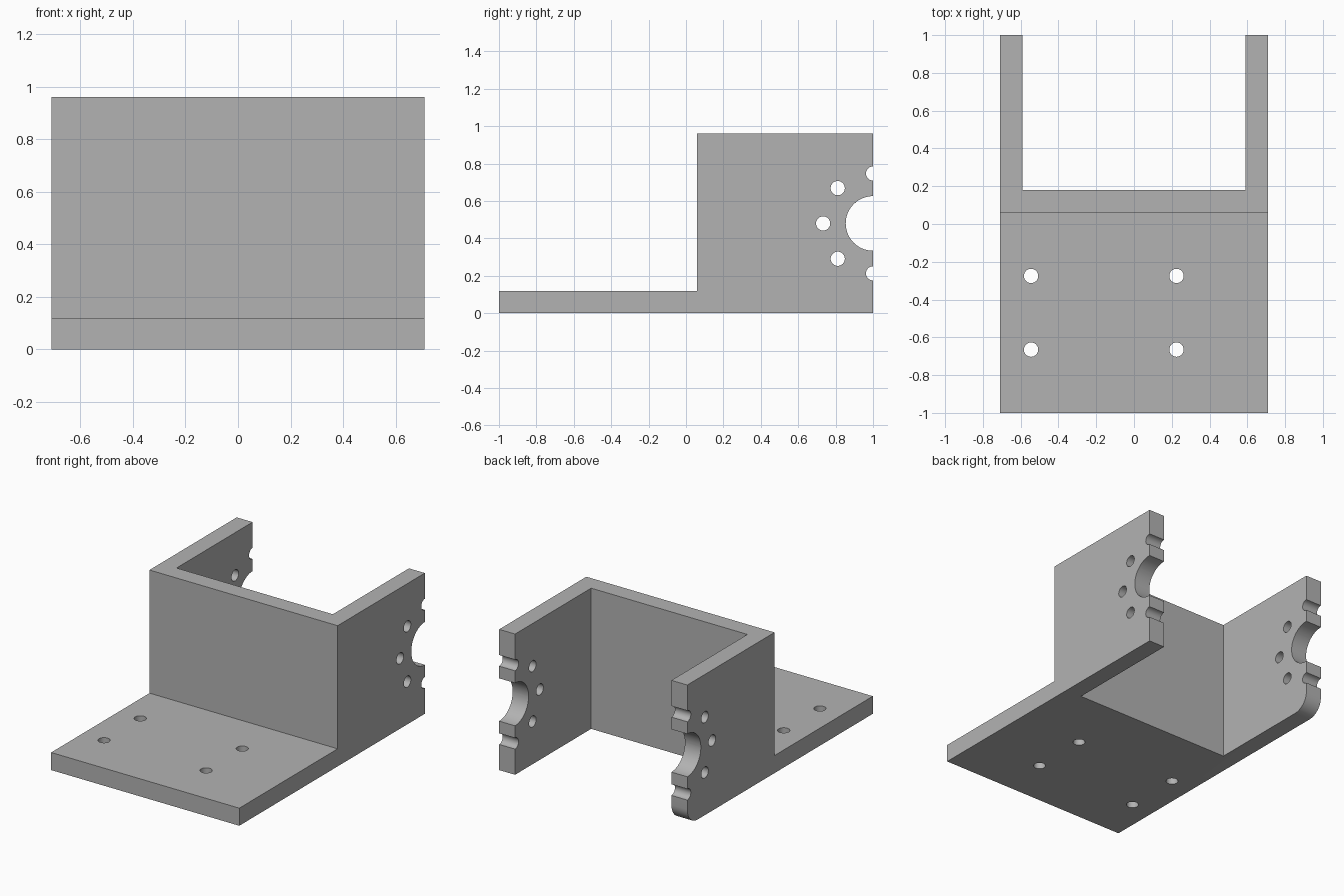
import bpy, bmesh, math
from mathutils import Matrix, Vector

cube = bpy.data.objects.get("Cube")
if cube:
    bpy.data.objects.remove(cube, do_unlink=True)

HALF_W, HEIGHT, WALL = 0.71, 0.96, 0.12
WALL_Y = 0.06                      # front of the upright wall
SHAFT_Z, BOLT_R = HEIGHT / 2, 0.267
SHAFT_R, HOLE_R = 0.146, 0.038


def add_object(name, bm):
    bmesh.ops.recalc_face_normals(bm, faces=bm.faces[:])
    mesh = bpy.data.meshes.new(name)
    bm.to_mesh(mesh)
    bm.free()
    obj = bpy.data.objects.new(name, mesh)
    bpy.context.collection.objects.link(obj)
    return obj


def prism(name, profile, half_width):
    """Extrude a (y, z) profile across x."""
    bm = bmesh.new()
    face = bm.faces.new([bm.verts.new((-half_width, y, z)) for y, z in profile])
    ext = bmesh.ops.extrude_face_region(bm, geom=[face])
    verts = [v for v in ext["geom"] if isinstance(v, bmesh.types.BMVert)]
    bmesh.ops.translate(bm, verts=verts, vec=(2 * half_width, 0, 0))
    return add_object(name, bm)


def add_drill(bm, centre, radius, axis, segments):
    turn = Matrix.Rotation(math.pi / 2, 4, 'Y') if axis == 'X' else Matrix()
    bmesh.ops.create_cone(bm, cap_ends=True, segments=segments, radius1=radius,
                          radius2=radius, depth=2,
                          matrix=Matrix.Translation(Vector(centre)) @ turn)


def cut(target, cutter):
    cutter.hide_render = True
    mod = target.modifiers.new("Cut", 'BOOLEAN')
    mod.operation, mod.solver, mod.object = 'DIFFERENCE', 'EXACT', cutter
    bpy.context.view_layer.objects.active = target
    bpy.ops.object.modifier_apply(modifier=mod.name)
    bpy.data.objects.remove(cutter, do_unlink=True)


# Bracket body: mounting plate in front, tall block behind
bracket = prism("motor_bracket", [(-1, 0), (1, 0), (1, HEIGHT), (WALL_Y, HEIGHT),
                                  (WALL_Y, WALL), (-1, WALL)], HALF_W)

# Open pocket between the two arms
inner_y = WALL_Y + WALL
cut(bracket, prism("pocket_cutter", [(inner_y, -1), (2, -1), (2, 2), (inner_y, 2)],
                   HALF_W - WALL))

# Shaft opening, bolt circle and plate holes
bm = bmesh.new()
add_drill(bm, (0, 1, SHAFT_Z), SHAFT_R, 'X', 64)
for i in range(5):
    a = math.radians(90 + 45 * i)
    add_drill(bm, (0, 1 + BOLT_R * math.cos(a), SHAFT_Z + BOLT_R * math.sin(a)),
              HOLE_R, 'X', 32)
for x in (-0.545, 0.225):
    for y in (-0.275, -0.665):
        add_drill(bm, (x, y, 0), HOLE_R, 'Z', 32)
cut(bracket, add_object("hole_cutter", bm))

# Rounded lower back corner on one arm only
bm = bmesh.new()
bm.from_mesh(bracket.data)
corner = [e for e in bm.edges if all(
    v.co.x < 0 and v.co.y > 0.999 and v.co.z < 0.001 for v in e.verts)]
bmesh.ops.bevel(bm, geom=corner, offset=0.11, segments=10, profile=0.5, affect='EDGES')
bm.to_mesh(bracket.data)
bm.free()

# Single grey finish
grey = bpy.data.materials.new("plain_grey")
grey.use_nodes = True
colour = (0.45, 0.45, 0.45, 1)
grey.diffuse_color = colour
grey.node_tree.nodes["Principled BSDF"].inputs["Base Color"].default_value = colour
bracket.data.materials.clear()
bracket.data.materials.append(grey)

bpy.ops.object.select_all(action='DESELECT')
bracket.select_set(True)
bpy.context.view_layer.objects.active = bracket
bpy.ops.object.shade_smooth_by_angle(angle=math.radians(30))
